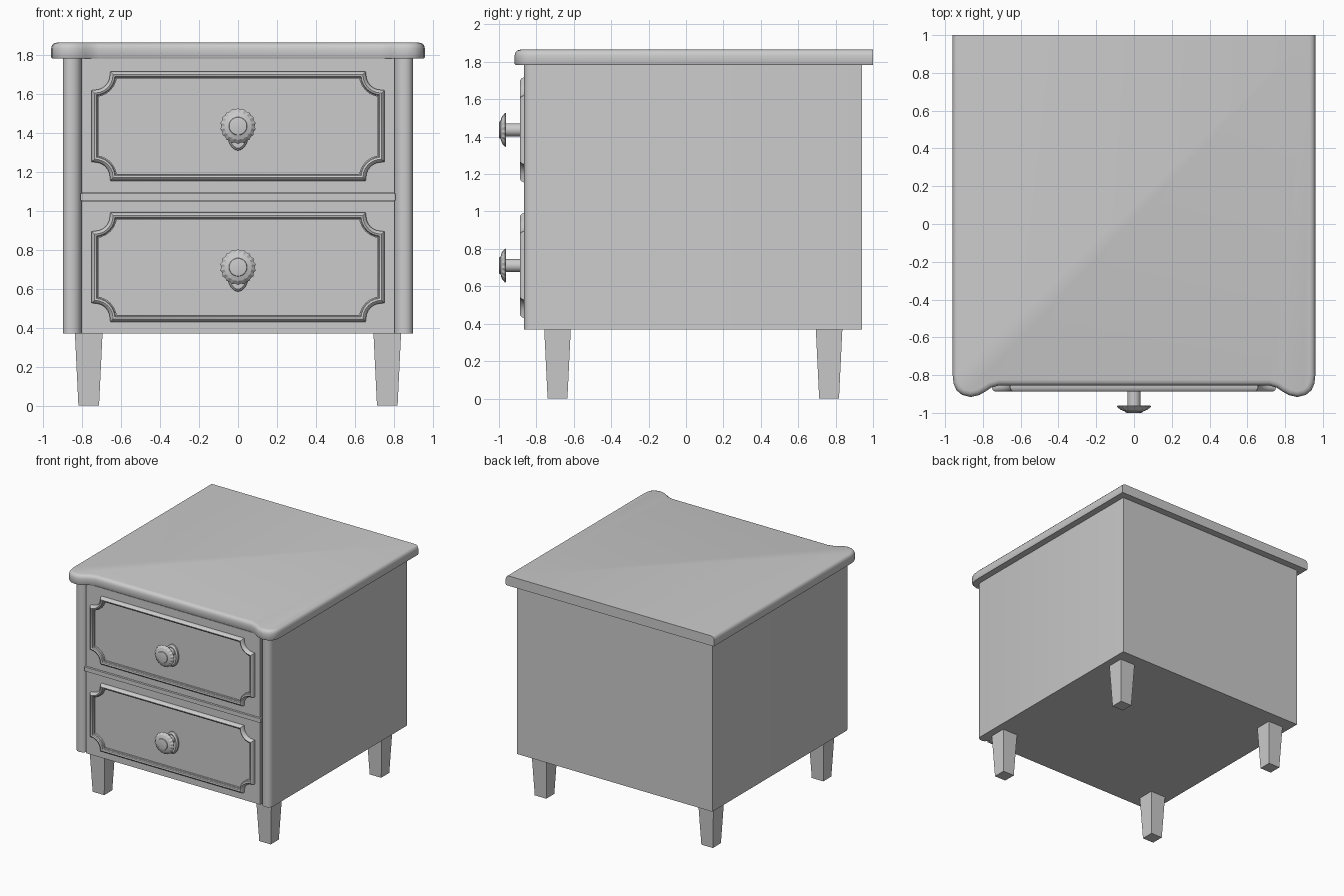
import bpy, bmesh
from math import sin, cos, pi
from mathutils import Vector

if "Cube" in bpy.data.objects:
    bpy.data.objects.remove(bpy.data.objects["Cube"])


def loft(name, rings, cap=True, closed=False, smooth=True, angle=0.6):
    """Skin a list of equal-length closed rings of 3D points."""
    bm = bmesh.new()
    vs = [[bm.verts.new(p) for p in r] for r in rings]
    n = len(vs[0])
    pairs = list(zip(vs, vs[1:])) + ([(vs[-1], vs[0])] if closed else [])
    for a, b in pairs:
        for i in range(n):
            j = (i + 1) % n
            bm.faces.new((a[i], a[j], b[j], b[i]))
    if cap and not closed:
        bm.faces.new(vs[0])
        bm.faces.new(vs[-1])
    bmesh.ops.recalc_face_normals(bm, faces=bm.faces)
    me = bpy.data.meshes.new(name)
    bm.to_mesh(me)
    bm.free()
    ob = bpy.data.objects.new(name, me)
    bpy.context.collection.objects.link(ob)
    if smooth:
        bpy.ops.object.select_all(action='DESELECT')
        ob.select_set(True)
        bpy.context.view_layer.objects.active = ob
        bpy.ops.object.shade_smooth_by_angle(angle=angle)
    return ob


def offset(pts, d):
    """Mitred inward offset of a counter-clockwise outline."""
    out = []
    for i, p in enumerate(pts):
        p = Vector(p)
        e1 = (p - Vector(pts[i - 1])).normalized()
        e2 = (Vector(pts[(i + 1) % len(pts)]) - p).normalized()
        n1, n2 = Vector((-e1.y, e1.x)), Vector((-e2.y, e2.x))
        out.append(p + (n1 + n2) * (d / (1 + n1.dot(n2))))
    return out


def mirrored(half):
    return half + [(-x, y) for x, y in reversed(half)]


def rect(cx, cy, hx, hy, z):
    return [(cx + sx * hx, cy + sy * hy, z)
            for sx, sy in ((-1, -1), (1, -1), (1, 1), (-1, 1))]


def box(name, hx, y0, y1, z0, z1):
    c, h = (y0 + y1) / 2, (y1 - y0) / 2
    return loft(name, [rect(0, c, hx, h, z) for z in (z0, z1)], smooth=False)


def disc(rx, rz, y, cz, n, flute=1.0):
    return [(rx * k * sin(2 * pi * i / n), y, cz + rz * k * cos(2 * pi * i / n))
            for i in range(n) for k in [flute if i % 2 else 1.0]]


# Carcass with rounded front corner pilasters
body = mirrored([(0.803, -0.82), (0.812, -0.842), (0.828, -0.858), (0.852, -0.866),
                 (0.876, -0.862), (0.893, -0.848), (0.90, -0.825), (0.90, 0.94)])
loft("cabinet_body", [[(x, y, z) for x, y in body] for z in (0.37, 1.783)])

# Top board with front lobes and rounded edge, square at the back
top = mirrored([(0.715, -0.855), (0.755, -0.866), (0.785, -0.886), (0.82, -0.906),
                (0.865, -0.916), (0.91, -0.905), (0.94, -0.88), (0.955, -0.845),
                (0.96, -0.80), (0.96, 1.0)])
rings = []
for d, z in ((0.004, 1.783), (0, 1.79), (0, 1.835), (0.004, 1.85), (0.014, 1.861), (0.03, 1.865)):
    rings.append([(p.x, 1.0 if p.y > 0.9 else p.y, z) for p in offset(top, d)])
loft("top_board", rings, angle=0.8)

# Tapered legs
for sx, side in ((-1, "left"), (1, "right")):
    for y, end in ((-0.687, "front"), (0.765, "back")):
        loft(f"{end}_{side}_leg", [rect(sx * 0.767, y, h, h, z)
                                   for h, z in ((0.053, 0), (0.071, 0.372))], smooth=False)

# Rail between the drawers
box("drawer_rail", 0.81, -0.864, -0.80, 1.055, 1.09)

# Frame outline with scooped corners, counter-clockwise
hx, hz, r = 0.735, 0.263, 0.095
frame = []
for sx, sz, a0 in ((1, -1, 180), (1, 1, 270), (-1, 1, 0), (-1, -1, 90)):
    for i in range(7):
        a = (a0 - 15 * i) * pi / 180
        frame.append((sx * hx + r * cos(a), sz * hz + r * sin(a)))

for label, z0, z1, zc in (("lower", 0.37, 1.05, 0.711), ("upper", 1.095, 1.783, 1.436)):
    box(f"{label}_drawer_front", 0.803, -0.855, -0.80, z0, z1)
    # Raised moulding
    prof = ((-0.018, -0.85), (-0.018, -0.866), (-0.012, -0.880), (-0.002, -0.887),
            (0.008, -0.882), (0.012, -0.873), (0.018, -0.870), (0.018, -0.85))
    loft(f"{label}_drawer_moulding",
         [[(p.x, y, zc + p.y) for p in offset(frame, d)] for d, y in prof], closed=True)
    # Oval backplate
    loft(f"{label}_knob_backplate", [disc(w, h, y, zc - 0.035, 28) for w, h, y in
         ((0.055, 0.09, -0.85), (0.055, 0.09, -0.868), (0.045, 0.078, -0.88))])
    # Stem
    loft(f"{label}_knob_stem", [disc(w, w, y, zc, 20) for w, y in ((0.035, -0.86), (0.035, -0.975))])
    # Fluted knob head with a flat button
    loft(f"{label}_knob_head", [disc(w, w, y, zc, 36, f) for w, y, f in
         ((0.034, -0.968, 1), (0.088, -0.962, 0.95), (0.092, -0.967, 0.93),
          (0.072, -0.984, 0.95), (0.047, -0.992, 1), (0.045, -0.998, 1), (0.036, -1.0, 1))], angle=0.35)
